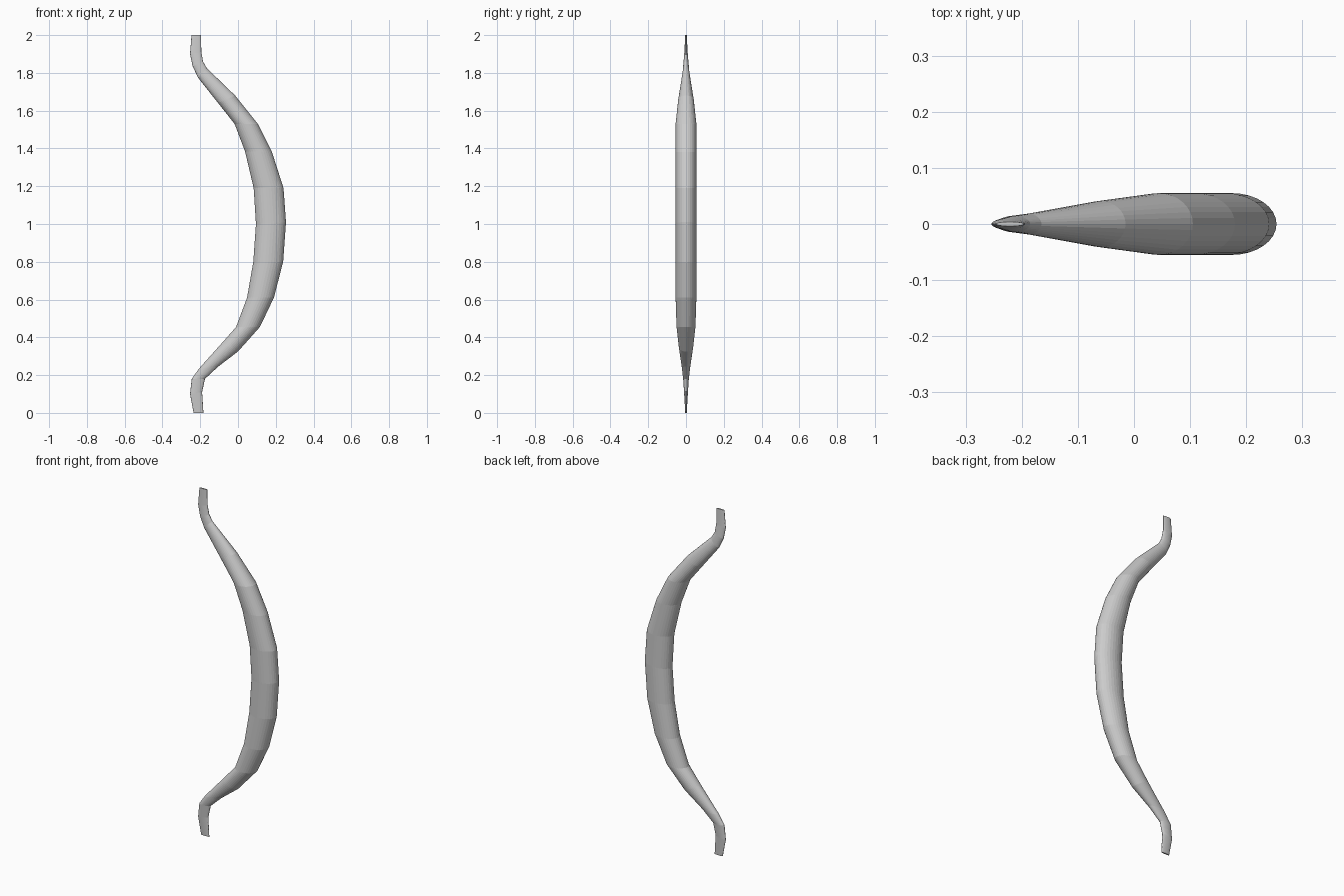
import bpy, bmesh, math
from mathutils import Vector

SIDES = 32

# Cross-sections from bottom to top: inner x, z, outer x, z, half thickness in y
sections = [
    (-0.235, 0.00, -0.183, 0.00, 0.004),
    (-0.254, 0.10, -0.190, 0.11, 0.010),
    (-0.245, 0.18, -0.175, 0.18, 0.015),
    (-0.206, 0.235, -0.105, 0.245, 0.022),
    (-0.085, 0.37, 0.000, 0.325, 0.038),
    (-0.010, 0.455, 0.116, 0.455, 0.050),
    (0.048, 0.61, 0.190, 0.61, 0.055),
    (0.081, 0.80, 0.239, 0.80, 0.055),
    (0.095, 1.00, 0.254, 1.01, 0.055),
    (0.083, 1.19, 0.241, 1.19, 0.055),
    (0.037, 1.385, 0.180, 1.38, 0.055),
    (-0.018, 1.53, 0.105, 1.53, 0.055),
    (-0.105, 1.64, -0.015, 1.68, 0.041),
    (-0.212, 1.775, -0.165, 1.825, 0.018),
    (-0.240, 1.835, -0.185, 1.86, 0.014),
    (-0.254, 1.90, -0.194, 1.91, 0.009),
    (-0.246, 2.00, -0.196, 2.00, 0.004),
]

# Curved bow stave: elliptical rings lofted together with flat tips
bm = bmesh.new()
rings = []
for xi, zi, xo, zo, t in sections:
    a, b = Vector((xi, 0, zi)), Vector((xo, 0, zo))
    mid, half = (a + b) / 2, (b - a) / 2
    ring = []
    for i in range(SIDES):
        ang = 2 * math.pi * i / SIDES
        ring.append(bm.verts.new(mid + half * math.cos(ang) + Vector((0, t * math.sin(ang), 0))))
    rings.append(ring)
for lo, hi in zip(rings, rings[1:]):
    for i in range(SIDES):
        j = (i + 1) % SIDES
        bm.faces.new((lo[i], lo[j], hi[j], hi[i]))
bm.faces.new(rings[0][::-1])
bm.faces.new(rings[-1])
bmesh.ops.recalc_face_normals(bm, faces=bm.faces)
mesh = bpy.data.meshes.new("bow_stave")
bm.to_mesh(mesh)
bm.free()
bpy.context.collection.objects.link(bpy.data.objects.new("bow_stave", mesh))
